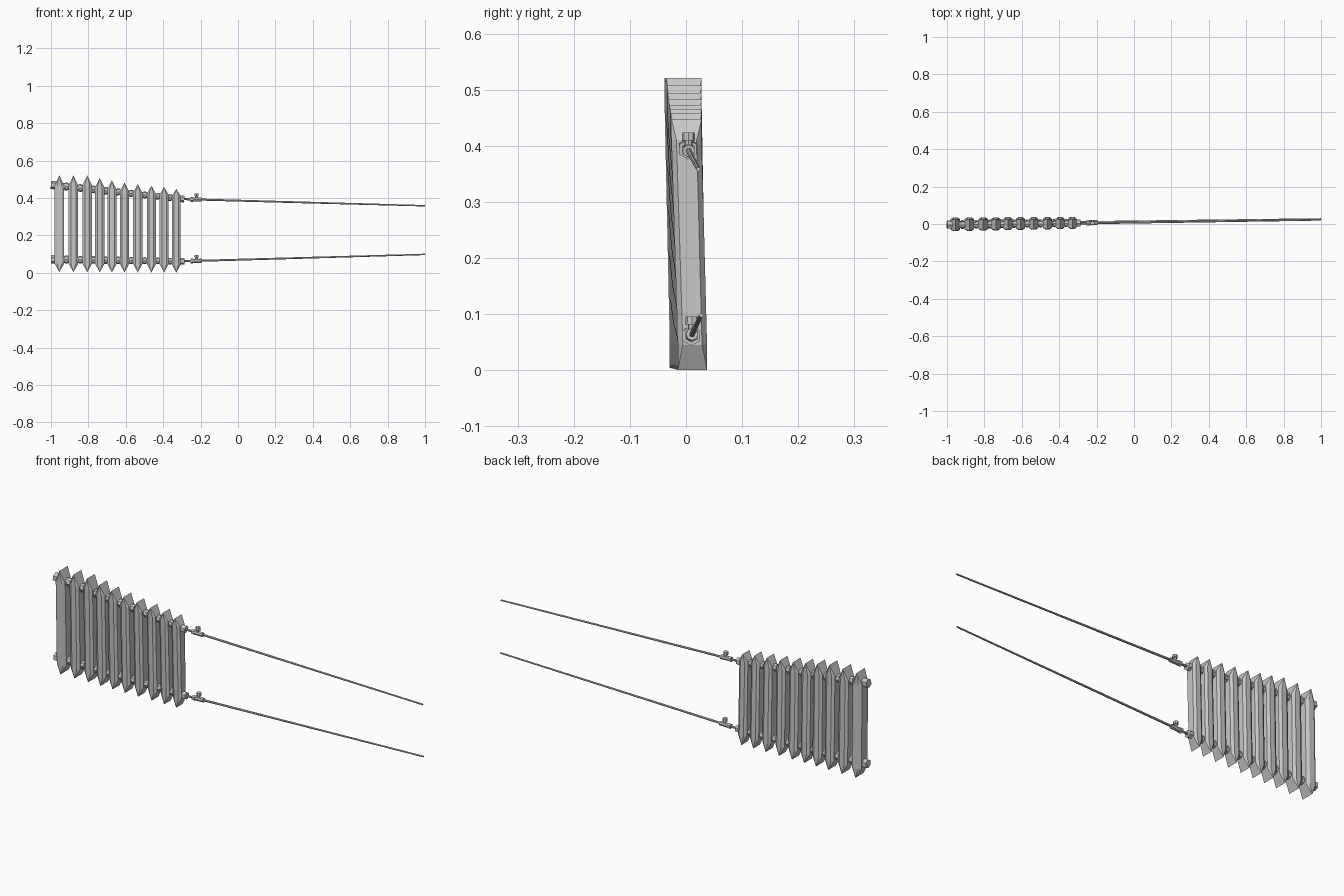
import bpy
import bmesh
import math
from mathutils import Vector

cube = bpy.data.objects.get("Cube")
if cube:
    bpy.data.objects.remove(cube, do_unlink=True)

grey = bpy.data.materials.new("light grey metal")
grey.use_nodes = True
COLOUR = (0.58, 0.58, 0.58, 1)
grey.diffuse_color = COLOUR
grey.node_tree.nodes["Principled BSDF"].inputs["Base Color"].default_value = COLOUR


def finish(name, bm):
    bmesh.ops.recalc_face_normals(bm, faces=bm.faces)
    mesh = bpy.data.meshes.new(name)
    bm.to_mesh(mesh)
    bm.free()
    mesh.materials.append(grey)
    obj = bpy.data.objects.new(name, mesh)
    bpy.context.collection.objects.link(obj)
    return obj


def tube(name, start, end, r0, r1, sides=8):
    """Tapered flat-sided tube between two points."""
    start, end = Vector(start), Vector(end)
    axis = end - start
    bm = bmesh.new()
    bmesh.ops.create_cone(bm, cap_ends=True, segments=sides, radius1=r0,
                          radius2=r1, depth=axis.length)
    turn = axis.to_track_quat("Z", "Y").to_matrix().to_4x4()
    bm.transform(turn)
    bmesh.ops.translate(bm, vec=(start + end) / 2, verts=bm.verts)
    return finish(name, bm)


def mix(a, b, t):
    return a + (b - a) * t


def section(name, x, t, top):
    """Chamfered column whose two ends close to a ridge running front to back."""
    half_w = mix(0.026, 0.0235, t)
    peak = mix(0.058, 0.038, t)
    base = mix(0.004, 0.0, t)
    levels = [(base + 0.045, base), (top - peak, top)]
    centres = [mix(0.003, 0.0115, t), mix(-0.005, 0.001, t)]
    depths = [mix(0.032, 0.026, t), mix(0.033, 0.027, t)]
    bm = bmesh.new()
    rings, ridges = [], []
    for (z, tip), cy, d in zip(levels, centres, depths):
        flat, side = half_w * 0.5, d - 0.009
        outline = [(flat, -d), (half_w, -side), (half_w, side), (flat, d),
                   (-flat, d), (-half_w, side), (-half_w, -side), (-flat, -d)]
        rings.append([bm.verts.new((x + px, cy + py, z)) for px, py in outline])
        ridges.append([bm.verts.new((x, cy + s * d, tip)) for s in (-1, 1)])
    for i in range(8):
        j = (i + 1) % 8
        bm.faces.new((rings[0][i], rings[0][j], rings[1][j], rings[1][i]))
    for r, (front, back) in zip(rings, ridges):
        bm.faces.new((r[1], r[2], back, front))
        bm.faces.new((r[5], r[6], front, back))
        for a, b, tip in ((0, 1, front), (6, 7, front), (7, 0, front),
                          (2, 3, back), (3, 4, back), (4, 5, back)):
            bm.faces.new((r[a], r[b], tip))
    return finish(name, bm)


# Row of columns, lower towards the valve end
X0, X1 = -0.955, -0.33
xs = [-0.955, -0.88, -0.806, -0.739, -0.674, -0.607, -0.536, -0.463, -0.395, -0.33]
tops = [0.521, 0.521, 0.521, 0.507, 0.494, 0.482, 0.473, 0.465, 0.458, 0.448]
for n, (x, top) in enumerate(zip(xs, tops)):
    section(f"column_{n + 1}", x, (x - X0) / (X1 - X0), top)

# Upper and lower runs: header, nuts, valve and supply pipe
runs = {
    "upper": ((-0.005, 0.465), (0.003, 0.398), (0.022, 0.358)),
    "lower": ((0.0, 0.071), (0.009, 0.062), (0.027, 0.098)),
}
for level, (left, right, far) in runs.items():
    def header(x):
        t = (x - X0) / (X1 - X0)
        return Vector((x, mix(left[0], right[0], t), mix(left[1], right[1], t)))

    tube(level + "_header", header(-0.99), header(-0.295), 0.018, 0.014, 10)
    for n in range(len(xs) - 1):
        mid, t = (xs[n] + xs[n + 1]) / 2, n / 9
        r = mix(0.021, 0.017, t)
        tube(f"{level}_joint_{n + 1}", header(mid - 0.007), header(mid + 0.007), r, r)
    tube(level + "_end_plug", header(-1.0), header(-0.972), 0.022, 0.022, 6)
    tube(level + "_end_nut", header(-0.31), header(-0.287), 0.018, 0.018, 6)

    # Valve sits where the supply pipe meets the header
    start, end = header(-0.287), Vector((1.0, *far))
    def along(x):
        return start.lerp(end, (x - start.x) / (end.x - start.x))

    tube(level + "_supply_pipe", start, end, 0.0055, 0.0038)
    tube(level + "_valve_body", along(-0.248), along(-0.196), 0.011, 0.011)
    tube(level + "_valve_nut", along(-0.254), along(-0.24), 0.013, 0.013, 6)
    seat = along(-0.222)
    up = Vector((0, 0, 1))
    tube(level + "_valve_stem", seat, seat + up * 0.022, 0.007, 0.007)
    tube(level + "_valve_knob", seat + up * 0.018, seat + up * 0.032, 0.012, 0.011)
